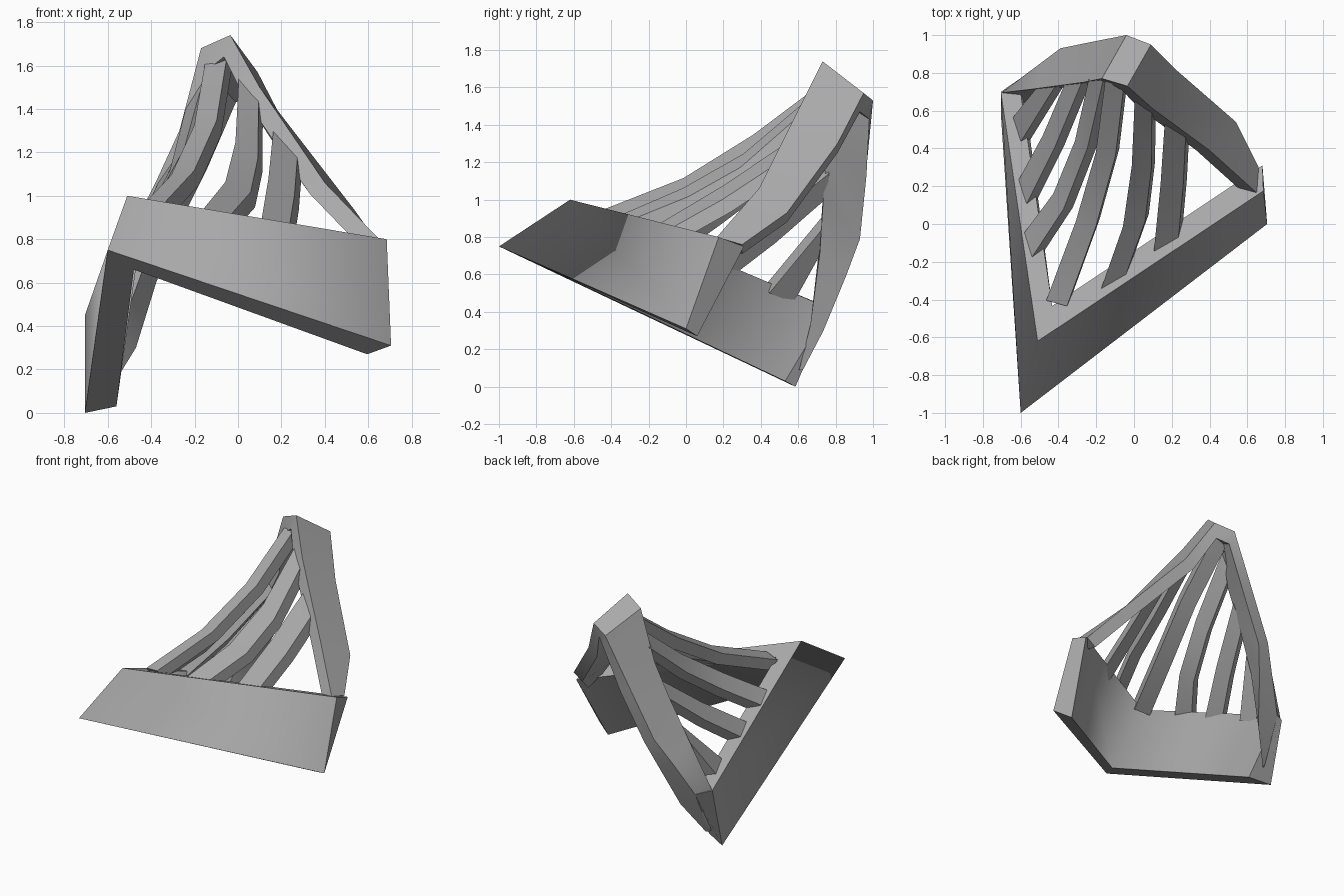
import bpy, bmesh, math
from mathutils import Vector

cube = bpy.data.objects.get("Cube")
if cube:
    bpy.data.objects.remove(cube, do_unlink=True)

GREY = (0.4, 0.4, 0.4, 1.0)
mat = bpy.data.materials.new("plain_grey")
mat.use_nodes = True
mat.diffuse_color = GREY
for node in mat.node_tree.nodes:
    if node.type == 'BSDF_PRINCIPLED':
        node.inputs["Base Color"].default_value = GREY


def loft(name, sections, smooth_limit=math.radians(40)):
    """Skin a closed solid through four-cornered sections.

    Long edges and end caps stay sharp; bends along the length are smooth
    up to the given angle.
    """
    bm = bmesh.new()
    rings = [[bm.verts.new(p) for p in s] for s in sections]
    for a, b in zip(rings, rings[1:]):
        for i in range(4):
            j = (i + 1) % 4
            bm.faces.new((a[i], a[j], b[j], b[i]))
    bm.faces.new(rings[0])
    bm.faces.new(rings[-1])
    bmesh.ops.recalc_face_normals(bm, faces=bm.faces[:])
    for face in bm.faces:
        face.smooth = True
    bends = {frozenset((r[i], r[i - 1])) for r in rings[1:-1] for i in range(4)}
    for edge in bm.edges:
        edge.smooth = frozenset(edge.verts) in bends and edge.calc_face_angle() < smooth_limit
    mesh = bpy.data.meshes.new(name)
    bm.to_mesh(mesh)
    bm.free()
    mesh.materials.append(mat)
    bpy.context.scene.collection.objects.link(bpy.data.objects.new(name, mesh))


def rib(name, path, top_edge, foot_edge, depth):
    """Sweep a flat bar along the path, its width turning from top to foot."""
    w0, w1, down = Vector(top_edge), Vector(foot_edge), Vector(depth)
    sections = []
    for i, p in enumerate(path):
        p = Vector(p)
        half = w0.lerp(w1, i / (len(path) - 1)) / 2
        sections.append((p - half, p + half, p + half + down, p - half + down))
    loft(name, sections)


# V-shaped wall: outer foot, outer top, inner top, inner foot at each station
loft("corner_wall", [
    ((0.705, 0.0, 0.31), (0.685, 0.175, 0.80), (0.68, 0.31, 0.75), (0.595, 0.06, 0.27)),
    ((-0.60, -1.0, 0.75), (-0.51, -0.62, 1.0), (-0.433, -0.433, 0.93), (-0.48, -0.80, 0.66)),
    ((-0.705, 0.585, 0.0), (-0.705, 0.70, 0.45), (-0.61, 0.765, 0.42), (-0.56, 0.53, 0.03)),
], smooth_limit=math.pi)

# Arch: front edge, back edge and inward thickness, from the left tip to the right foot
LEFT_IN, RIGHT_IN = (0.08, 0, -0.04), (-0.07, 0, -0.05)
stations = [
    ((-0.64, 0.605, 0.12), (-0.62, 0.625, 0.12), (0.02, 0, -0.03)),
    ((-0.70, 0.695, 0.45), (-0.61, 0.765, 0.42), (0.14, -0.03, -0.12)),
    ((-0.53, 0.715, 0.77), (-0.49, 0.855, 0.65), (0.11, 0, -0.06)),
    ((-0.38, 0.735, 1.06), (-0.39, 0.93, 0.83), LEFT_IN),
    ((-0.27, 0.75, 1.30), (-0.22, 0.965, 1.17), LEFT_IN),
    ((-0.17, 0.77, 1.68), (-0.04, 1.0, 1.53), (0.03, -0.02, -0.10)),
    ((-0.035, 0.73, 1.74), (0.09, 0.95, 1.57), (-0.03, -0.02, -0.10)),
    ((0.10, 0.61, 1.50), (0.23, 0.81, 1.30), RIGHT_IN),
    ((0.40, 0.39, 1.06), (0.54, 0.54, 0.93), RIGHT_IN),
    ((0.65, 0.165, 0.80), (0.66, 0.30, 0.76), RIGHT_IN),
]
sections = []
for front, back, inward in stations:
    front, back, inward = Vector(front), Vector(back), Vector(inward)
    sections.append((front, back, back + inward, front + inward))
loft("arch", sections)

# Ribs from the arch down to the top of the wall
RIGHT_FOOT, RIGHT_DEPTH = (0.13, 0.07, -0.02), (0.02, 0.04, -0.07)
LEFT_FOOT, LEFT_DEPTH = (0.04, -0.13, 0.05), (0.05, 0.01, -0.055)
rib("rib_right", [(0.22, 0.53, 1.26), (0.20, 0.20, 1.04), (0.17, -0.11, 0.86)],
    (0.11, -0.08, -0.13), RIGHT_FOOT, RIGHT_DEPTH)
rib("rib_centre_right", [(0.05, 0.66, 1.52), (0.04, 0.30, 1.21), (0.0, 0.0, 1.04),
                         (-0.11, -0.31, 0.91)],
    (0.09, -0.06, -0.10), RIGHT_FOOT, RIGHT_DEPTH)
rib("rib_centre", [(-0.10, 0.77, 1.635), (-0.15, 0.37, 1.335), (-0.255, 0.0, 1.105),
                   (-0.41, -0.42, 0.94)],
    (0.10, -0.02, 0.025), (0.11, -0.03, 0.02), RIGHT_DEPTH)
rib("rib_centre_left", [(-0.20, 0.77, 1.47), (-0.28, 0.42, 1.17), (-0.40, 0.12, 0.95),
                        (-0.56, -0.11, 0.79)],
    (0.08, 0.01, 0.13), LEFT_FOOT, LEFT_DEPTH)
rib("rib_left", [(-0.32, 0.75, 1.13), (-0.45, 0.44, 0.87), (-0.59, 0.17, 0.67)],
    (0.09, 0.01, 0.13), LEFT_FOOT, LEFT_DEPTH)
rib("rib_far_left", [(-0.47, 0.72, 0.84), (-0.62, 0.50, 0.53)],
    (0.10, 0.01, 0.13), LEFT_FOOT, LEFT_DEPTH)
